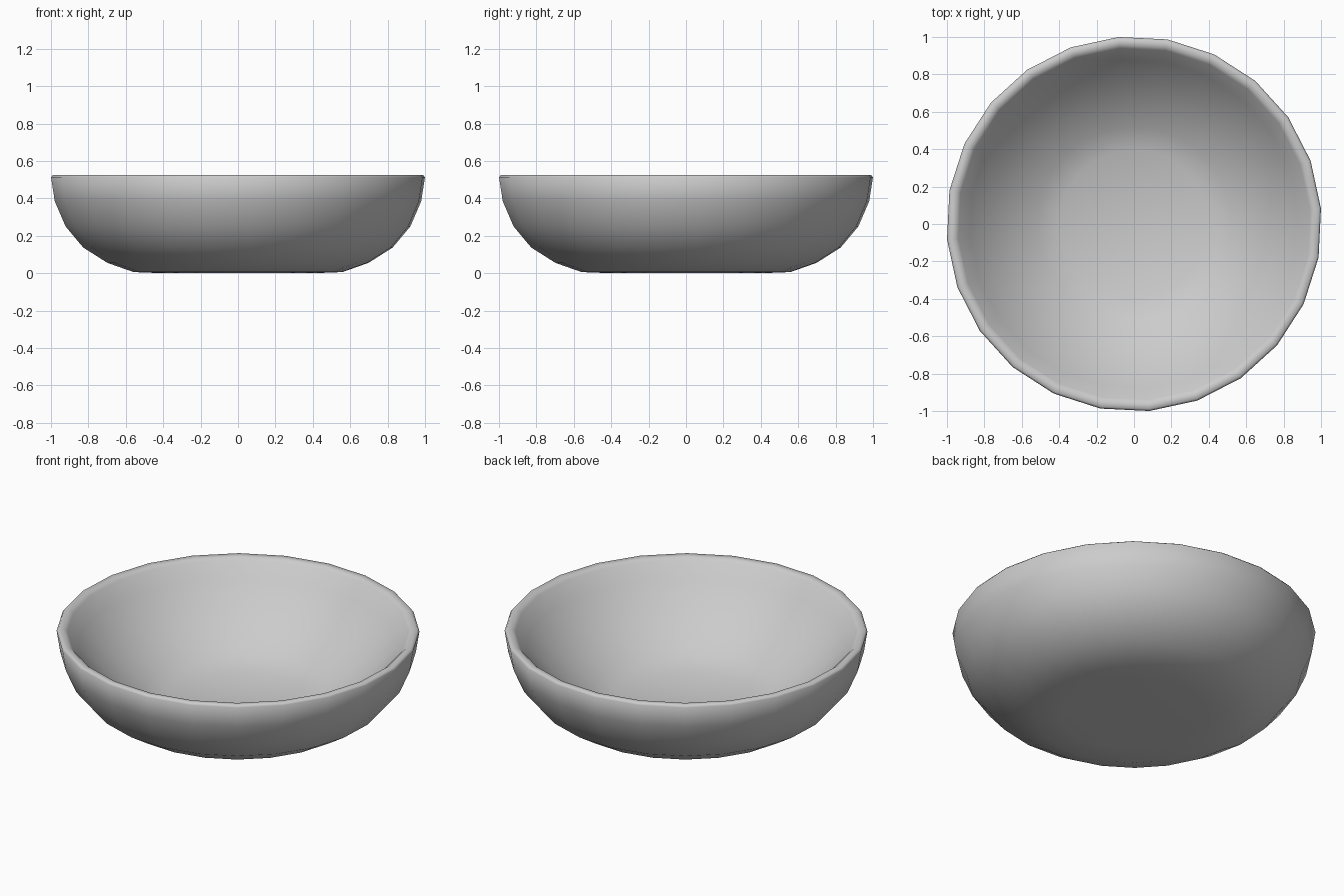
import bpy, bmesh
from math import radians, cos, sin, tau

cube = bpy.data.objects.get("Cube")
if cube:
    bpy.data.objects.remove(cube, do_unlink=True)

SIDES = 24
PHASE = radians(4.7)

# Cross-section as (radius, height), from the base centre round the rim to the floor centre
foot = [(0, 0), (0.4, 0), (0.56, 0.006)]
outer_wall = [(0.70, 0.055), (0.83, 0.137), (0.925, 0.25), (0.983, 0.385)]
rim = [(1.003, 0.513), (0.993, 0.525), (0.96, 0.522), (0.943, 0.508)]
inner_wall = [(0.88, 0.425), (0.76, 0.3), (0.64, 0.204), (0.52, 0.132)]
floor = [(0.4, 0.08), (0, 0.075)]
profile = foot + outer_wall + rim + inner_wall + floor

# Clay material
clay = bpy.data.materials.new("grey_clay")
clay.use_nodes = True
colour = (0.6, 0.6, 0.6, 1)
clay.diffuse_color = colour
bsdf = clay.node_tree.nodes["Principled BSDF"]
bsdf.inputs["Base Color"].default_value = colour
bsdf.inputs["Roughness"].default_value = 0.8

# Bowl: the cross-section turned about the vertical axis
bm = bmesh.new()
verts = [bm.verts.new((r * cos(PHASE), r * sin(PHASE), z)) for r, z in profile]
edges = [bm.edges.new(pair) for pair in zip(verts, verts[1:])]
bmesh.ops.spin(bm, geom=verts + edges, cent=(0, 0, 0), axis=(0, 0, 1),
               angle=tau, steps=SIDES, use_duplicate=False)
bmesh.ops.remove_doubles(bm, verts=bm.verts, dist=0.0005)
bmesh.ops.recalc_face_normals(bm, faces=bm.faces)

mesh = bpy.data.meshes.new("bowl")
bm.to_mesh(mesh)
bm.free()
mesh.materials.append(clay)
bowl = bpy.data.objects.new("bowl", mesh)
bpy.context.collection.objects.link(bowl)

# Smooth shading over sides, rim and floor
bpy.ops.object.select_all(action="DESELECT")
bowl.select_set(True)
bpy.context.view_layer.objects.active = bowl
bpy.ops.object.shade_smooth_by_angle(angle=radians(80))
